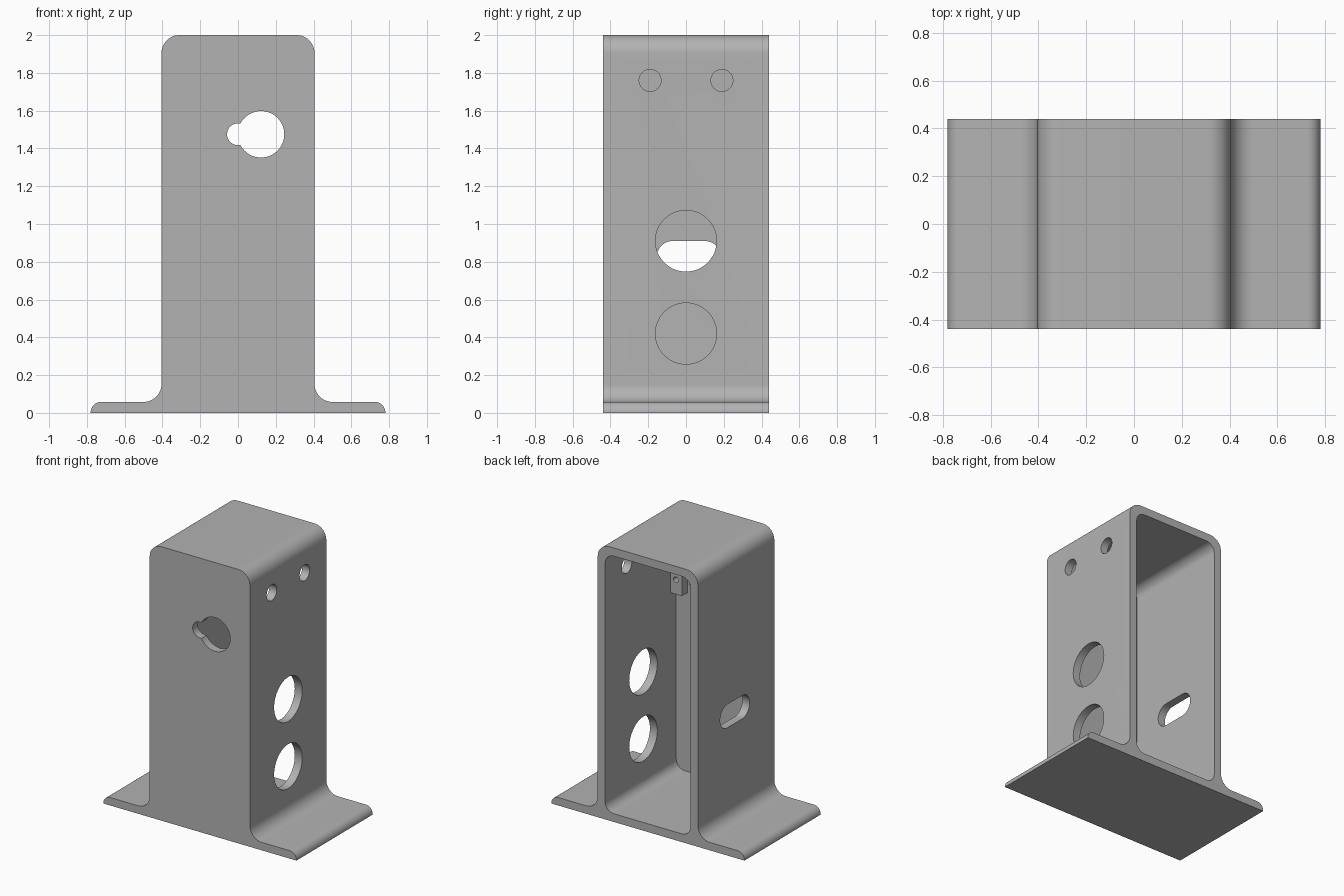
import bpy, bmesh, math
from mathutils import Vector

cube = bpy.data.objects.get("Cube")
if cube:
    bpy.data.objects.remove(cube, do_unlink=True)

steel = bpy.data.materials.new("plain_grey")
steel.use_nodes = True
grey = (0.45, 0.45, 0.45, 1)
steel.diffuse_color = grey
steel.node_tree.nodes["Principled BSDF"].inputs["Base Color"].default_value = grey


def rounded(corners, steps=12):
    """Outline with right-angle corners (u, v, radius) turned into arcs."""
    out = []
    for i, (x, z, r) in enumerate(corners):
        c = Vector((x, z))
        u = (Vector(corners[i - 1][:2]) - c).normalized()
        v = (Vector(corners[(i + 1) % len(corners)][:2]) - c).normalized()
        mid = c + (u + v) * r
        for k in range(steps + 1 if r else 1):
            t = k / steps * math.pi / 2
            p = mid - v * r * math.cos(t) - u * r * math.sin(t)
            if not out or (p - out[-1]).length > 1e-5:
                out.append(p)
    if (out[0] - out[-1]).length < 1e-5:
        out.pop()
    return out


def box(u, v, hu, hv, r):
    return rounded([(u - hu, v - hv, r), (u + hu, v - hv, r),
                    (u + hu, v + hv, r), (u - hu, v + hv, r)])


def circle(u, v, r):
    return box(u, v, r, r, r)


def prism(name, outline, axis, start, end):
    """Extrude an outline along x or y."""
    bm = bmesh.new()
    place = (lambda p, d: (p.x, d, p.y)) if axis == "y" else (lambda p, d: (d, p.x, p.y))
    face = bm.faces.new([bm.verts.new(place(p, start)) for p in outline])
    ext = bmesh.ops.extrude_face_region(bm, geom=[face])
    shift = Vector((0, end - start, 0) if axis == "y" else (end - start, 0, 0))
    bmesh.ops.translate(bm, vec=shift, verts=[g for g in ext["geom"] if isinstance(g, bmesh.types.BMVert)])
    bmesh.ops.recalc_face_normals(bm, faces=bm.faces[:])
    mesh = bpy.data.meshes.new(name)
    bm.to_mesh(mesh)
    bm.free()
    mesh.materials.append(steel)
    ob = bpy.data.objects.new(name, mesh)
    bpy.context.scene.collection.objects.link(ob)
    return ob


def cut(ob, outline, axis, start, end):
    """Cut a prism out of an object and discard the cutter."""
    cutter = prism("cutter", outline, axis, start, end)
    cutter.hide_render = True
    mod = ob.modifiers.new("cut", "BOOLEAN")
    mod.operation, mod.solver, mod.object = "DIFFERENCE", "EXACT", cutter
    deps = bpy.context.evaluated_depsgraph_get()
    mesh = bpy.data.meshes.new_from_object(ob.evaluated_get(deps))
    ob.modifiers.clear()
    ob.data = mesh
    bpy.data.objects.remove(cutter, do_unlink=True)


def smooth(ob):
    bpy.ops.object.select_all(action="DESELECT")
    ob.select_set(True)
    bpy.context.view_layer.objects.active = ob
    bpy.ops.object.shade_smooth_by_angle(angle=math.radians(30))


# Flanged housing: base flanges, filleted walls and rounded top
half = [(0.78, 0, 0), (0.78, 0.058, 0.055), (0.405, 0.058, 0.095), (0.405, 2, 0.095)]
outline = half + [(-x, z, r) for x, z, r in reversed(half)]
housing = prism("housing", rounded(outline), "y", -0.44, 0.44)

# Cavity open at the back
cut(housing, box(0, 1, 0.345, 0.94, 0.07), "y", -0.38, 0.6)

# Keyhole in the front wall
cut(housing, circle(0.122, 1.475, 0.123), "y", -0.6, -0.3)
cut(housing, box(0.04, 1.475, 0.098, 0.058, 0.058), "y", -0.6, -0.3)

# Round holes in the left wall
for y, z, r in [(-0.19, 1.76, 0.058), (0.19, 1.76, 0.058), (0, 0.91, 0.162), (0, 0.42, 0.162)]:
    cut(housing, circle(y, z, r), "x", 0.2, 0.6)

# Slot in the right wall
cut(housing, box(0.015, 0.825, 0.17, 0.085, 0.085), "x", -0.6, -0.2)
smooth(housing)

# Small drilled block beside the keyhole
block = prism("latch_block", box(0.299, 1.475, 0.047, 0.107, 0), "y", -0.381, -0.312)
cut(block, circle(0.3, 1.475, 0.02), "y", -0.36, -0.2)
smooth(block)
